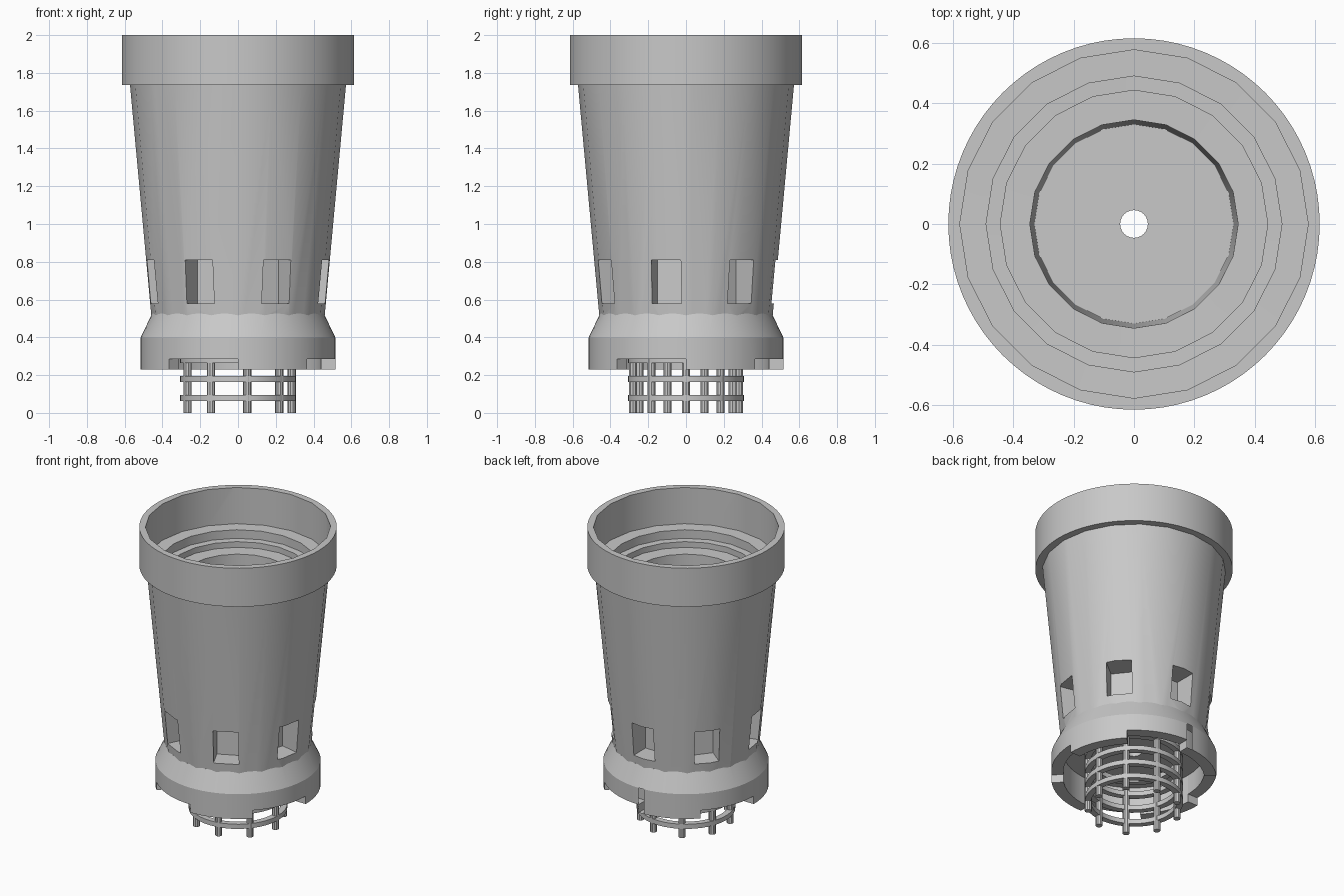
import bpy, bmesh, math
from mathutils import Matrix

if "Cube" in bpy.data.objects:
    bpy.data.objects.remove(bpy.data.objects["Cube"])

grey = bpy.data.materials.new("plain_grey")
grey.diffuse_color = (0.58, 0.58, 0.58, 1)
grey.use_nodes = True
grey.node_tree.nodes["Principled BSDF"].inputs["Base Color"].default_value = grey.diffuse_color


def finish(name, bm):
    bmesh.ops.recalc_face_normals(bm, faces=bm.faces)
    me = bpy.data.meshes.new(name)
    bm.to_mesh(me)
    bm.free()
    me.materials.append(grey)
    ob = bpy.data.objects.new(name, me)
    bpy.context.collection.objects.link(ob)
    return ob


def lathe(name, profile, n, ring=False):
    """Spin (radius, z) points; capped solid, or a closed ring section."""
    bm = bmesh.new()
    loops = []
    for r, z in profile:
        loops.append([bm.verts.new((r * math.cos(math.tau * i / n),
                                    r * math.sin(math.tau * i / n), z)) for i in range(n)])
    pairs = list(zip(loops, loops[1:]))
    if ring:
        pairs.append((loops[-1], loops[0]))
    else:
        bm.faces.new(loops[0])
        bm.faces.new(loops[-1])
    for a, b in pairs:
        for i in range(n):
            j = (i + 1) % n
            bm.faces.new((a[i], a[j], b[j], b[i]))
    return finish(name, bm)


def box(name, x0, x1, width, z0, z1, angle):
    """Radial block from x0 to x1, turned about the z axis."""
    bm = bmesh.new()
    m = (Matrix.Rotation(angle, 4, 'Z')
         @ Matrix.Translation(((x0 + x1) / 2, 0, (z0 + z1) / 2))
         @ Matrix.Diagonal((x1 - x0, width, z1 - z0, 1)))
    bmesh.ops.create_cube(bm, size=1, matrix=m)
    return finish(name, bm)


def wedge(name, r, a0, a1, z0, z1, n=8):
    """Pie slice used to notch the skirt."""
    bm = bmesh.new()
    pts = [(0, 0)]
    for i in range(n + 1):
        a = a0 + (a1 - a0) * i / n
        pts.append((r * math.cos(a), r * math.sin(a)))
    f = bm.faces.new([bm.verts.new((x, y, z0)) for x, y in pts])
    up = bmesh.ops.extrude_face_region(bm, geom=[f])["geom"]
    bmesh.ops.translate(bm, vec=(0, 0, z1 - z0),
                        verts=[v for v in up if isinstance(v, bmesh.types.BMVert)])
    return finish(name, bm)


def boolean(target, tool, operation):
    mod = target.modifiers.new(operation.lower(), 'BOOLEAN')
    mod.operation = operation
    mod.solver = 'EXACT'
    mod.object = tool
    bpy.context.view_layer.objects.active = target
    bpy.ops.object.modifier_apply(modifier=mod.name)
    bpy.data.objects.remove(tool, do_unlink=True)


def smooth(ob):
    bpy.ops.object.select_all(action='DESELECT')
    ob.select_set(True)
    bpy.context.view_layer.objects.active = ob
    bpy.ops.object.shade_smooth_by_angle(angle=math.radians(25))


# Tapered cup body, top collar and flared skirt joined into one solid
body = lathe("cup_body", [(0.453, 0.45), (0.574, 1.76)], 20)
boolean(body, lathe("collar", [(0.615, 1.735), (0.615, 2.0)], 80), 'UNION')
boolean(body, lathe("skirt", [(0.515, 0.23), (0.515, 0.40), (0.455, 0.525)], 80), 'UNION')

# Stepped bore, drain hole and underside recess
boolean(body, lathe("bore", [(0.33, 0.90), (0.345, 1.65), (0.443, 1.651), (0.443, 1.69),
                             (0.49, 1.691), (0.49, 1.75), (0.577, 1.751), (0.577, 2.1)], 20),
        'DIFFERENCE')
boolean(body, lathe("recess", [(0.44, 0.1), (0.44, 0.42)], 48), 'DIFFERENCE')
boolean(body, lathe("drain", [(0.046, 0.3), (0.046, 1.0)], 24), 'DIFFERENCE')

# Seven window pockets around the lower body
for k in range(7):
    boolean(body, box("window", 0.325, 0.7, 0.16, 0.58, 0.81,
                      math.pi / 2 + math.tau * k / 7), 'DIFFERENCE')

# Four notches in the skirt's bottom edge
for k in range(4):
    a = math.pi / 2 * k
    boolean(body, wedge("notch", 0.7, a + math.pi / 4, a + math.pi / 2, 0.1, 0.285), 'DIFFERENCE')
smooth(body)

# Cage hanging below: nine rods and stacked hoops
for k in range(9):
    rod = lathe("cage_rod", [(0.022, 0.0), (0.022, 0.43)], 10)
    a = math.tau * k / 9
    rod.location = (0.285 * math.cos(a), 0.285 * math.sin(a), 0)
    smooth(rod)
for k in range(4):
    z = 0.08 + 0.1 * k
    hoop = lathe("cage_hoop", [(0.268, z - 0.016), (0.307, z - 0.016),
                               (0.307, z + 0.016), (0.268, z + 0.016)], 40, ring=True)
    smooth(hoop)
